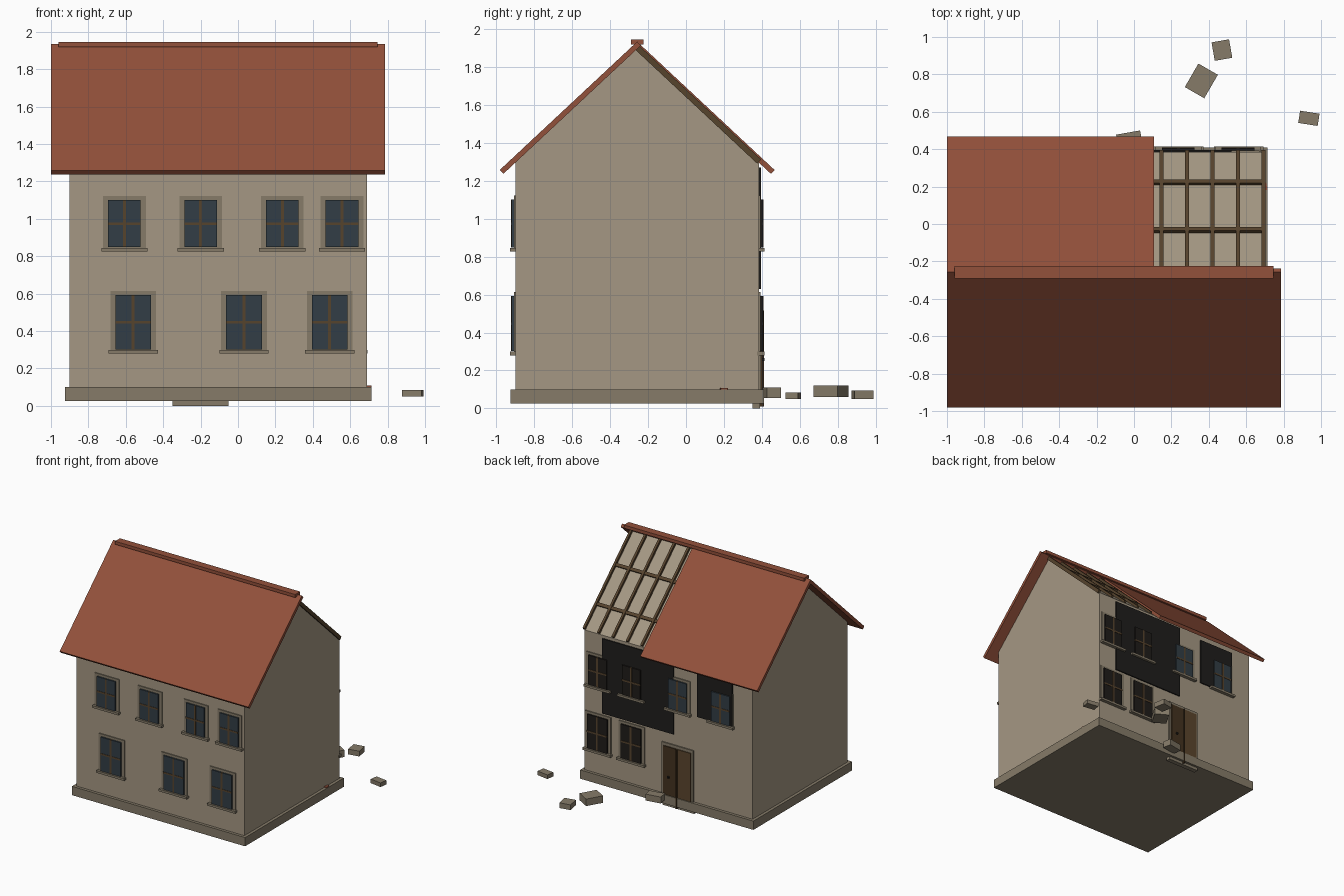
import bpy, bmesh, math
from mathutils import Matrix

if "Cube" in bpy.data.objects:
    bpy.data.objects.remove(bpy.data.objects["Cube"], do_unlink=True)


def material(name, r, g, b):
    """Flat material from display-space colour values."""
    colour = [c ** 2.2 for c in (r, g, b)] + [1]
    m = bpy.data.materials.new(name)
    m.use_nodes = True
    m.diffuse_color = colour
    node = m.node_tree.nodes["Principled BSDF"]
    node.inputs["Base Color"].default_value = colour
    node.inputs["Roughness"].default_value = 0.9
    return m


PLASTER = material("plaster", 0.64, 0.59, 0.51)
STONE = material("stone", 0.52, 0.48, 0.41)
TILE = material("roof_tile", 0.57, 0.32, 0.24)
TIMBER = material("timber", 0.34, 0.27, 0.19)
GLASS = material("glass", 0.21, 0.25, 0.28)
SOOT_GLASS = material("sooty_glass", 0.14, 0.13, 0.12)
CHAR = material("char", 0.14, 0.135, 0.13)
DOOR = material("door_wood", 0.36, 0.28, 0.19)
DOOR_DARK = material("dark_door_wood", 0.27, 0.21, 0.14)


def finish(name, bm, mat):
    bmesh.ops.recalc_face_normals(bm, faces=bm.faces)
    mesh = bpy.data.meshes.new(name)
    bm.to_mesh(mesh)
    bm.free()
    mesh.materials.append(mat)
    ob = bpy.data.objects.new(name, mesh)
    bpy.context.collection.objects.link(ob)
    return ob


def box(name, x, y, z, mat, turn=0):
    """Box from (low, high) ranges, optionally turned about its own z axis."""
    ranges = (x, y, z)
    size = [abs(b - a) for a, b in ranges]
    mid = [(a + b) / 2 for a, b in ranges]
    bm = bmesh.new()
    bmesh.ops.create_cube(bm, size=1, matrix=Matrix.Diagonal((*size, 1)))
    ob = finish(name, bm, mat)
    ob.location = mid
    ob.rotation_euler.z = math.radians(turn)
    return ob


def prism(name, profile, x0, x1, mat):
    """Extrude a (y, z) profile along x."""
    bm = bmesh.new()
    face = bm.faces.new([bm.verts.new((x0, y, z)) for y, z in profile])
    ext = bmesh.ops.extrude_face_region(bm, geom=[face])
    verts = [v for v in ext["geom"] if isinstance(v, bmesh.types.BMVert)]
    bmesh.ops.translate(bm, verts=verts, vec=(x1 - x0, 0, 0))
    return finish(name, bm, mat)


FRONT, BACK = -0.9, 0.385
LEFT, RIGHT = 0.69, -0.9
RIDGE_Y, RIDGE_Z, EAVE_Z = (FRONT + BACK) / 2, 1.895, 1.295
PITCH = math.atan2(RIDGE_Z - EAVE_Z, BACK - RIDGE_Y)


def slope_strip(name, side, s0, s1, low, high, x0, x1, mat):
    """Slab lying on a roof slope, s measured down from the ridge."""
    def point(s, o):
        return (RIDGE_Y + side * (s * math.cos(PITCH) + o * math.sin(PITCH)),
                RIDGE_Z - s * math.sin(PITCH) + o * math.cos(PITCH))
    profile = [point(s0, low), point(s1, low), point(s1, high), point(s0, high)]
    return prism(name, profile, x0, x1, mat)


# House body, plinth and threshold
prism("house_body", [(FRONT, 0.05), (BACK, 0.05), (BACK, EAVE_Z),
                     (RIDGE_Y, RIDGE_Z), (FRONT, EAVE_Z)], RIGHT, LEFT, PLASTER)
box("plinth", (-0.925, 0.715), (-0.925, 0.41), (0.025, 0.1), STONE)
box("door_threshold", (-0.35, -0.05), (0.35, 0.39), (0, 0.03), STONE)

# Roof covering and ridge cap
TILE_T = 0.028
OVERLAP = -TILE_T * math.tan(PITCH)
slope_strip("front_roof", -1, OVERLAP, 0.965, 0, TILE_T, -1, 0.785, TILE)
slope_strip("back_roof", 1, OVERLAP, 0.965, 0, TILE_T, -1, 0.107, TILE)
box("ridge_cap", (-0.96, 0.745), (RIDGE_Y - 0.033, RIDGE_Y + 0.033),
    (1.918, 1.945), TILE)

# Exposed rafters and battens on the damaged slope
for i in range(5):
    x = 0.147 + i * 0.1365
    slope_strip(f"rafter_{i + 1}", 1, 0, 0.875, -0.01, 0.02, x - 0.01, x + 0.01, TIMBER)
for i, y in enumerate((-0.03, 0.225)):
    s = (y - RIDGE_Y) / math.cos(PITCH) - 0.01
    slope_strip(f"batten_{i + 1}", 1, s - 0.013, s + 0.013, -0.01, 0.016,
                0.107, LEFT + 0.005, TIMBER)


def window(name, x, z0, z1, half, side, glass):
    """Surround, pane, glazing bars and sill; side is -1 front, 1 back."""
    wall = FRONT if side < 0 else BACK

    def layer(part, w, za, zb, depth, mat, dx=0):
        box(f"{name}_{part}", (x + dx - w, x + dx + w),
            (wall - side * 0.01, wall + side * depth), (za, zb), mat)

    mid = (z0 + z1) / 2
    layer("surround", half + 0.027, z0 - 0.01, z1 + 0.021, 0.008, STONE)
    layer("pane", half, z0, z1, 0.02, glass)
    layer("upright_bar", 0.008, z0, z1, 0.023, TIMBER)
    layer("cross_bar", half, mid - 0.007, mid + 0.007, 0.023, TIMBER)
    layer("sill", half + 0.037, z0 - 0.022, z0 - 0.003, 0.029, STONE)


# Windows on both long walls
UPPER = (-0.607, -0.2, 0.237, 0.556)
for side, label, lower in ((-1, "front", (-0.561, 0.032, 0.49)),
                           (1, "back", (0.24, 0.56))):
    for floor, xs, z0, z1, half in (("upper", UPPER, 0.848, 1.1, 0.087),
                                    ("lower", lower, 0.302, 0.592, 0.095)):
        for i, x in enumerate(xs):
            burnt = side > 0 and x > 0
            window(f"{label}_{floor}_window_{i + 1}", x, z0, z1, half, side,
                   SOOT_GLASS if burnt else GLASS)

# Scorched wall patches
box("large_scorch", (-0.157, 0.52), (BACK - 0.01, BACK + 0.01), (0.63, 1.27), CHAR)
box("small_scorch", (-0.713, -0.38), (BACK - 0.01, BACK + 0.01), (0.84, 1.24), CHAR)

# Double door
box("door_surround", (-0.345, -0.045), (BACK - 0.01, BACK + 0.01), (0.08, 0.54), STONE)
box("left_door_leaf", (-0.192, -0.065), (BACK, BACK + 0.018), (0.08, 0.515), DOOR_DARK)
box("right_door_leaf", (-0.325, -0.198), (BACK, BACK + 0.018), (0.08, 0.515), DOOR)
box("door_centre_strip", (-0.2, -0.19), (BACK - 0.01, BACK + 0.027), (0.01, 0.515), DOOR_DARK)
box("door_knob", (-0.125, -0.11), (BACK, BACK + 0.028), (0.25, 0.265), CHAR)

# Fallen rubble
RUBBLE = [(0.36, 0.765, 0.06, 0.12, 0.12, 0.145, -30),
          (0.47, 0.93, 0.05, 0.095, 0.095, 0.1, 10),
          (0.935, 0.565, 0.05, 0.085, 0.105, 0.066, -9),
          (-0.025, 0.452, 0.055, 0.11, 0.13, 0.075, 10)]
for i, (x, y, z0, z1, w, d, turn) in enumerate(RUBBLE):
    box(f"rubble_{i + 1}", (x - w / 2, x + w / 2), (y - d / 2, y + d / 2),
        (z0, z1), STONE, turn)
box("tile_fragment", (0.68, 0.71), (0.18, 0.22), (0.095, 0.108), TILE, 12)
